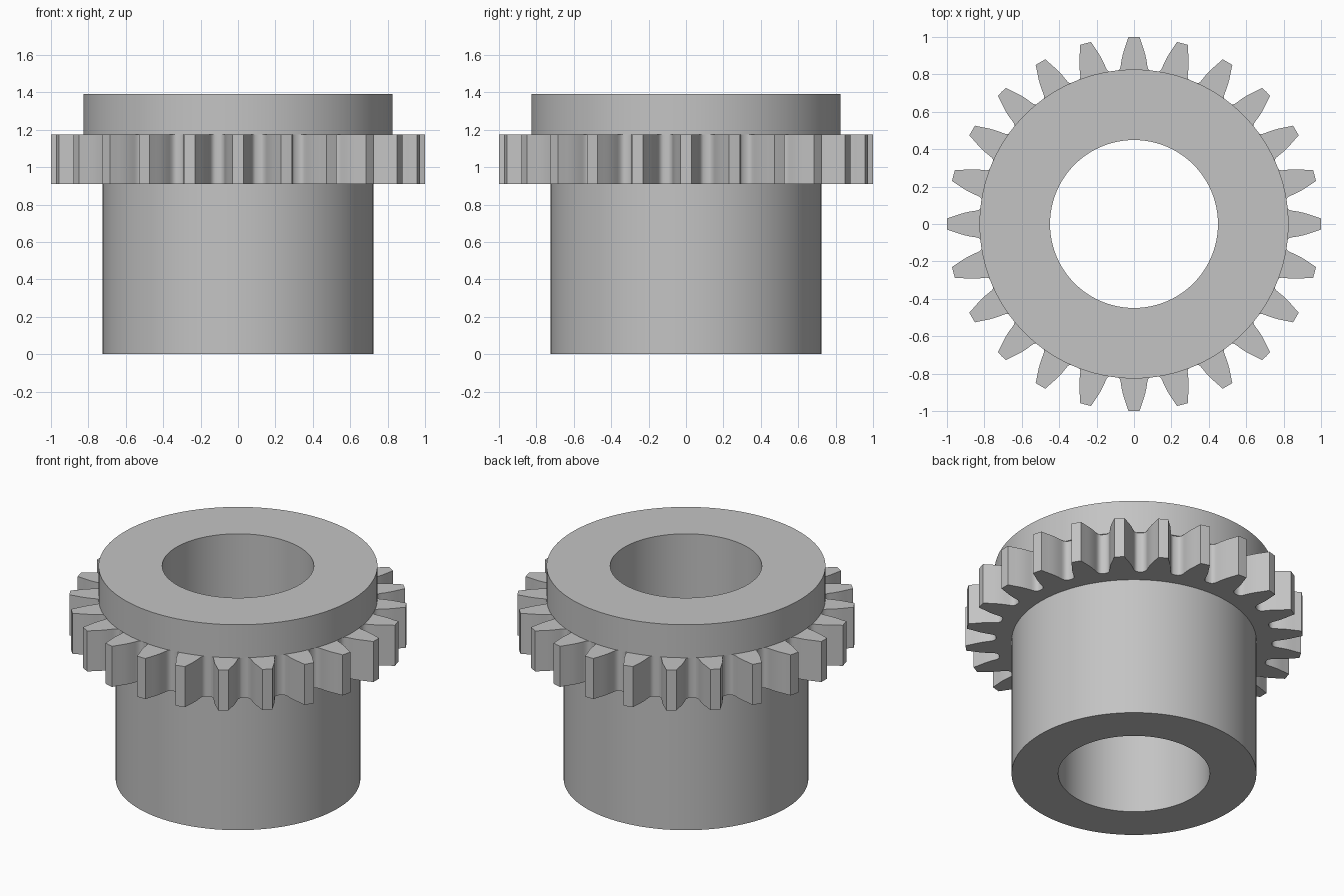
import bpy
import bmesh
from math import cos, sin, tau, radians

cube = bpy.data.objects.get("Cube")
if cube:
    bpy.data.objects.remove(cube, do_unlink=True)

# Plain grey metal
metal = bpy.data.materials.new("grey metal")
metal.use_nodes = True
grey = (0.55, 0.55, 0.55, 1)
metal.diffuse_color = grey
metal.node_tree.nodes["Principled BSDF"].inputs["Base Color"].default_value = grey

BORE, BODY, FLANGE = 0.449, 0.725, 0.826
GEAR_BOTTOM, GEAR_TOP, TOP = 0.909, 1.174, 1.39
TEETH = 24


def ring(bm, points, z):
    """Closed ring of vertices from (radius, angle) pairs."""
    return [bm.verts.new((r * cos(a), r * sin(a), z)) for r, a in points]


def bridge(bm, a, b):
    n = len(a)
    for i in range(n):
        j = (i + 1) % n
        bm.faces.new((a[i], a[j], b[j], b[i]))


def finish(bm, name):
    mesh = bpy.data.meshes.new(name)
    bm.to_mesh(mesh)
    bm.free()
    mesh.materials.append(metal)
    obj = bpy.data.objects.new(name, mesh)
    bpy.context.collection.objects.link(obj)
    bpy.ops.object.select_all(action='DESELECT')
    obj.select_set(True)
    bpy.context.view_layer.objects.active = obj
    bpy.ops.object.shade_smooth_by_angle(angle=radians(32))
    return obj


# Hollow hub with its top flange, turned from one closed profile
profile = [(BORE, 0), (BODY, 0), (BODY, GEAR_TOP),
           (FLANGE, GEAR_TOP), (FLANGE, TOP), (BORE, TOP)]
SEGMENTS = 120
bm = bmesh.new()
rings = [ring(bm, [(r, tau * i / SEGMENTS) for i in range(SEGMENTS)], z)
         for r, z in profile]
for k, lower in enumerate(rings):
    bridge(bm, lower, rings[(k + 1) % len(rings)])
bmesh.ops.recalc_face_normals(bm, faces=bm.faces)
finish(bm, "hub_with_flange")

# Half a tooth from tip to root: (radius, angle from tooth centre)
half = [(1.0, 0.03), (0.975, 0.039), (0.95, 0.049), (0.925, 0.06),
        (0.9, 0.069), (0.875, 0.077), (0.855, 0.082), (0.84, 0.087),
        (0.83, 0.094), (0.823, 0.103), (0.819, 0.115)]
tooth = [(r, -a) for r, a in reversed(half)] + [(1.0, 0)] + half
outline = [(r, a + tau * t / TEETH) for t in range(TEETH) for r, a in tooth]
inner = [(BODY - 0.004, a) for r, a in outline]

# Toothed ring around the hub
bm = bmesh.new()
loops = [ring(bm, inner, GEAR_BOTTOM), ring(bm, outline, GEAR_BOTTOM),
         ring(bm, outline, GEAR_TOP), ring(bm, inner, GEAR_TOP)]
for k in range(4):
    bridge(bm, loops[k], loops[(k + 1) % 4])
bmesh.ops.recalc_face_normals(bm, faces=bm.faces)
finish(bm, "gear_ring")
